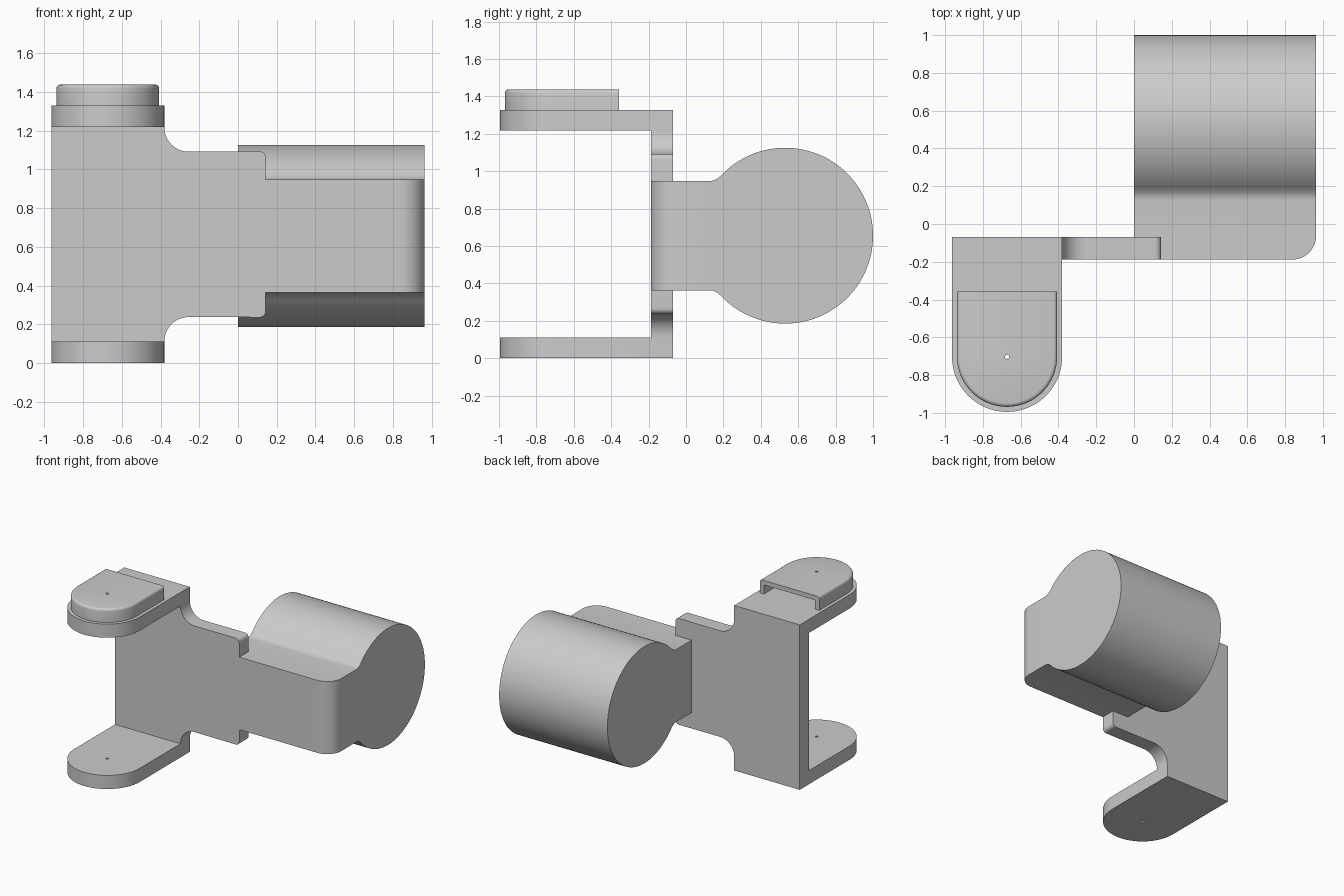
import bpy, bmesh
from math import cos, sin, radians, atan2
from mathutils import Vector

if "Cube" in bpy.data.objects:
    bpy.data.objects.remove(bpy.data.objects["Cube"])

grey = bpy.data.materials.new("plain grey")
grey.use_nodes = True
colour = (0.6, 0.6, 0.6, 1)
grey.diffuse_color = colour
grey.node_tree.nodes["Principled BSDF"].inputs["Base Color"].default_value = colour


def arc(cx, cy, r, a0, a1, n):
    """Points on an arc, angles in degrees."""
    angles = [radians(a0 + (a1 - a0) * i / n) for i in range(n + 1)]
    return [(cx + r * cos(a), cy + r * sin(a)) for a in angles]


def prism(name, points, place, depth, bevel_rule=None, width=0.0, segments=6):
    """Extrude a 2D profile; place maps it to 3D; bevel edges chosen by rule."""
    bm = bmesh.new()
    face = bm.faces.new([bm.verts.new(place(*p)) for p in points])
    ext = bmesh.ops.extrude_face_region(bm, geom=[face])
    moved = [v for v in ext["geom"] if isinstance(v, bmesh.types.BMVert)]
    bmesh.ops.translate(bm, verts=moved, vec=depth)
    bmesh.ops.recalc_face_normals(bm, faces=bm.faces)
    if bevel_rule:
        edges = [e for e in bm.edges if bevel_rule(*[v.co for v in e.verts])]
        bmesh.ops.bevel(bm, geom=edges, offset=width, segments=segments,
                        profile=0.5, affect='EDGES')
    mesh = bpy.data.meshes.new(name)
    bm.to_mesh(mesh)
    bm.free()
    mesh.materials.append(grey)
    obj = bpy.data.objects.new(name, mesh)
    bpy.context.collection.objects.link(obj)
    return obj


def combine(target, tool, operation):
    """Apply a boolean and remove the tool."""
    mod = target.modifiers.new("boolean", 'BOOLEAN')
    mod.operation, mod.object, mod.solver = operation, tool, 'EXACT'
    bpy.context.view_layer.objects.active = target
    bpy.ops.object.modifier_apply(modifier=mod.name)
    bpy.data.objects.remove(tool)


def tongue(r, back):
    """Outline with a round front end and a straight back."""
    return arc(CX, CY, r, 180, 360, 40) + [(CX + r, back), (CX - r, back)]


CX, CY = -0.672, -0.703      # pivot axis of the arms
FRONT, BACK = -0.188, -0.07  # faces of the upright plate
MID = 0.664                  # half height of the bracket

# Upright plate: lower half outline, mirrored to the upper half
low = [(-0.964, 0), (-0.381, 0)]
low += arc(-0.255, 0.115 + 0.245 - 0.125 - 0.125 + 0.002, 0.125, 180, 90, 12)
low += arc(0.112, 0.267, 0.031, -90, 0, 6)
low = [(x, z) for x, z in low]
outline = low + [(x, 2 * MID - z) for x, z in reversed(low)]
bracket = prism("bracket", outline, lambda x, z: (x, FRONT, z),
                Vector((0, BACK - FRONT, 0)))

# Two parallel arms reaching forward
for z in (0, 1.218):
    arm = prism("arm", tongue(0.2915, BACK), lambda x, y: (x, y, z),
                Vector((0, 0, 0.11)))
    combine(bracket, arm, 'UNION')

# Round motor body with its neck, drawn from the side and extruded across
R, MY, MZ, HALF = 0.47, 0.53, 0.655, 0.292
end = degrees_start = 180 - 42.5
rim = arc(MY, MZ, R, -end, end, 96)
neck_top = [(0.165, MZ + HALF + 0.012), (0.148, MZ + HALF + 0.003),
            (0.125, MZ + HALF), (FRONT, MZ + HALF)]
neck_low = [(y, 2 * MZ - z) for y, z in reversed(neck_top)]
body = prism("motor", rim + neck_top + neck_low, lambda y, z: (0, y, z),
             Vector((0.964, 0, 0)),
             lambda a, b: min(a.x, b.x) > 0.95 and max(a.y, b.y) < -0.18,
             0.125, 12)
combine(bracket, body, 'UNION')

# Hollow cap on the upper arm, open towards the plate
TOP = 1.437
cap = prism("cap", tongue(0.265, -0.357), lambda x, y: (x, y, 1.328),
            Vector((0, 0, TOP - 1.328)),
            lambda a, b: min(a.z, b.z) > TOP - 0.01 and min(a.y, b.y) < -0.36,
            0.02, 4)
hollow = prism("hollow", tongue(0.228, -0.2), lambda x, y: (x, y, 1.3),
               Vector((0, 0, TOP - 0.037 - 1.3)))
combine(cap, hollow, 'DIFFERENCE')

# Pin hole through the cap and both arms, then shading
for obj in (bracket, cap):
    pin = prism("pin", arc(CX, CY, 0.011, 0, 345, 23),
                lambda x, y: (x, y, -0.1), Vector((0, 0, 1.7)))
    combine(obj, pin, 'DIFFERENCE')
    bpy.ops.object.select_all(action='DESELECT')
    obj.select_set(True)
    bpy.context.view_layer.objects.active = obj
    bpy.ops.object.shade_smooth_by_angle(angle=radians(30))
